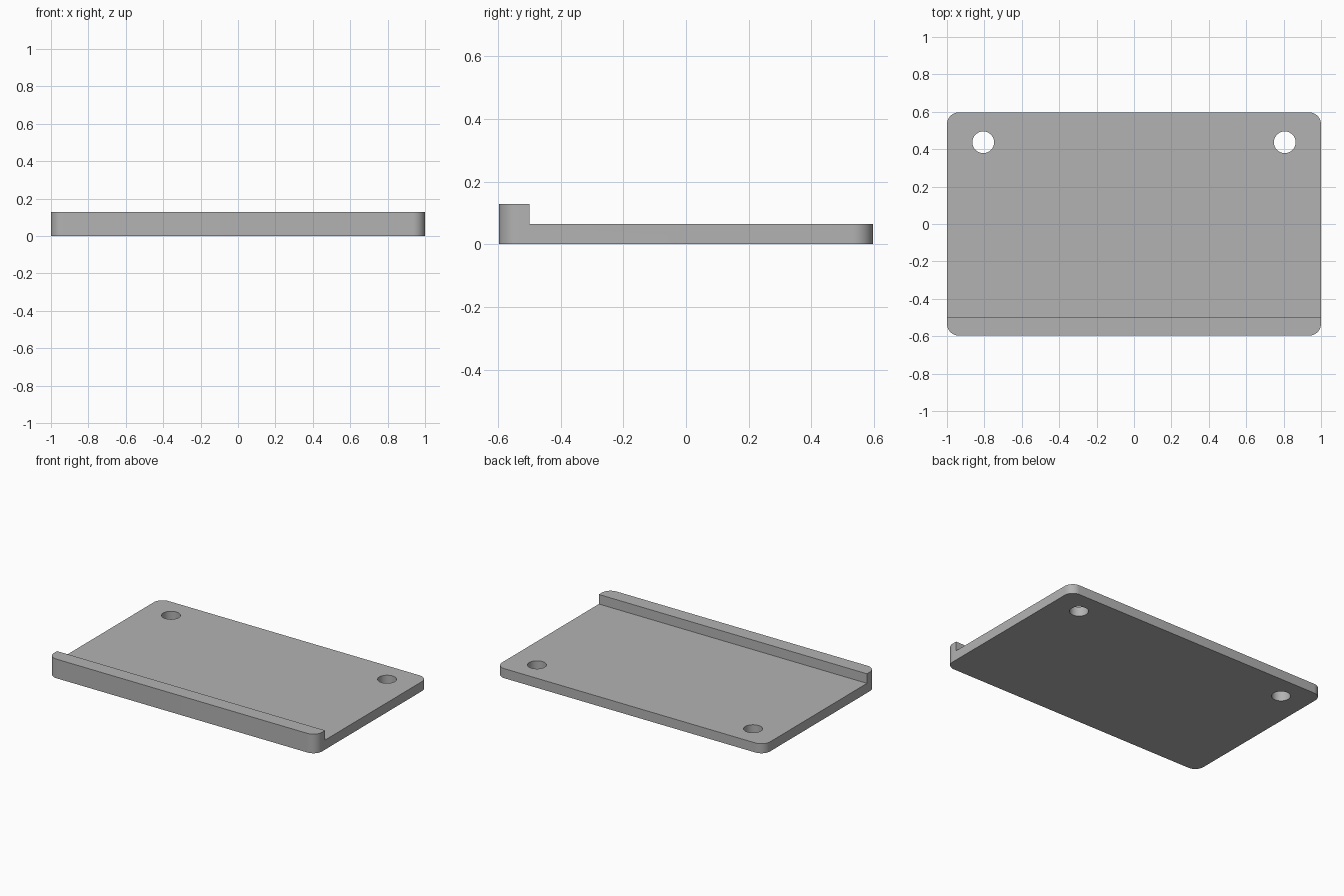
import bpy, bmesh
from math import cos, sin, pi, radians

HALF_X, HALF_Y = 1.0, 0.597
PLATE_H, LIP_H, LIP_INNER_Y = 0.0645, 0.129, -0.5
CORNER_R, HOLE_R = 0.0645, 0.058

cube = bpy.data.objects.get("Cube")
if cube:
    bpy.data.objects.remove(cube, do_unlink=True)

grey = bpy.data.materials.new("plain grey")
grey.use_nodes = True
colour = (0.45, 0.45, 0.45, 1)
grey.diffuse_color = colour
grey.node_tree.nodes["Principled BSDF"].inputs["Base Color"].default_value = colour


def prism(name, outline, z0, z1):
    """Extrude a counter-clockwise outline from z0 up to z1."""
    bm = bmesh.new()
    base = bm.faces.new([bm.verts.new((x, y, z0)) for x, y in outline])
    top = bmesh.ops.extrude_face_region(bm, geom=[base], use_keep_orig=True)
    verts = [v for v in top["geom"] if isinstance(v, bmesh.types.BMVert)]
    bmesh.ops.translate(bm, vec=(0, 0, z1 - z0), verts=verts)
    bmesh.ops.recalc_face_normals(bm, faces=bm.faces)
    mesh = bpy.data.meshes.new(name)
    bm.to_mesh(mesh)
    bm.free()
    mesh.materials.append(grey)
    obj = bpy.data.objects.new(name, mesh)
    bpy.context.collection.objects.link(obj)
    return obj


def arc(cx, cy, r, start, sweep, steps):
    angles = [start + sweep * i / steps for i in range(steps + 1)]
    return [(cx + r * cos(a), cy + r * sin(a)) for a in angles]


# Plate with rounded corners, at full lip height
outline = []
for i, (sx, sy) in enumerate([(1, 1), (-1, 1), (-1, -1), (1, -1)]):
    outline += arc(sx * (HALF_X - CORNER_R), sy * (HALF_Y - CORNER_R),
                   CORNER_R, i * pi / 2, pi / 2, 12)
plate = prism("plate_with_front_lip", outline, 0, LIP_H)

# Cutters: the recess behind the lip and the two mounting holes
recess = [(-2, LIP_INNER_Y), (2, LIP_INNER_Y), (2, 1), (-2, 1)]
cutters = [prism("recess_cutter", recess, PLATE_H, 1)]
for side, x in (("left", 0.806), ("right", -0.806)):
    circle = arc(x, 0.437, HOLE_R, 0, 2 * pi, 48)[:-1]
    cutters.append(prism(side + "_hole_cutter", circle, -1, 1))

bpy.context.view_layer.objects.active = plate
for cutter in cutters:
    mod = plate.modifiers.new("cut", "BOOLEAN")
    mod.operation, mod.solver, mod.object = "DIFFERENCE", "EXACT", cutter
    bpy.ops.object.modifier_apply(modifier=mod.name)
    bpy.data.objects.remove(cutter, do_unlink=True)

# Smooth the round corners and hole walls, keep the rims sharp
bpy.ops.object.select_all(action="DESELECT")
plate.select_set(True)
bpy.ops.object.shade_smooth_by_angle(angle=radians(30))
